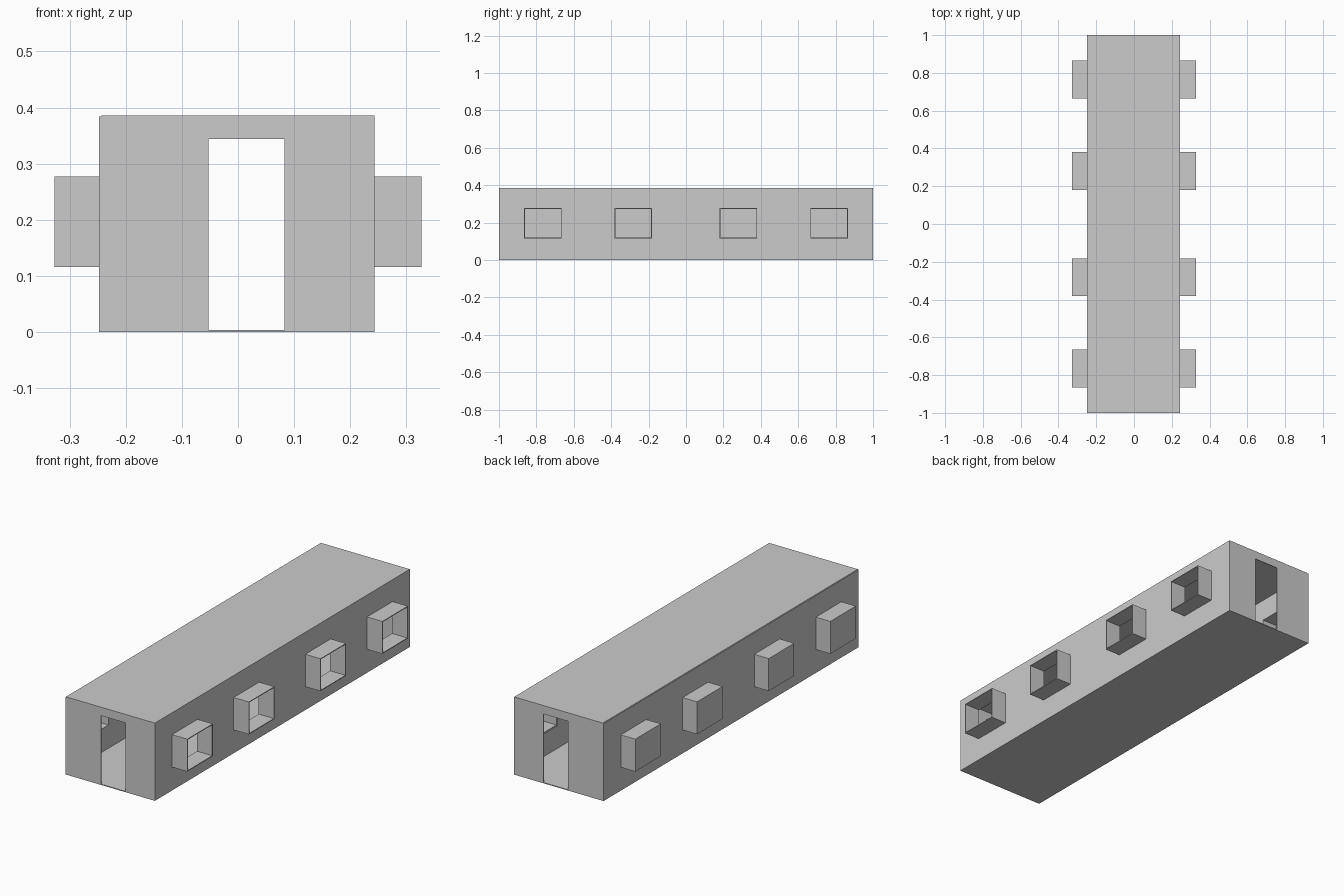
import bpy, bmesh

if "Cube" in bpy.data.objects:
    bpy.data.objects.remove(bpy.data.objects["Cube"])

T = 0.004                       # panel thickness
W, H = 0.2435, 0.384            # half width, roof height
BAY_X, BAY_Z = 0.327, (0.116, 0.277)
BAY_Y = (-0.765, -0.282, 0.28, 0.765)
BAY_HALF = 0.1
DOOR = (-0.053, 0.083, 0.344)


def finish(name, bm):
    """Turn a sheet into a thin panel object."""
    bmesh.ops.remove_doubles(bm, verts=bm.verts, dist=1e-5)
    bmesh.ops.recalc_face_normals(bm, faces=bm.faces)
    me = bpy.data.meshes.new(name)
    bm.to_mesh(me)
    bm.free()
    ob = bpy.data.objects.new(name, me)
    bpy.context.collection.objects.link(ob)
    mod = ob.modifiers.new("thickness", 'SOLIDIFY')
    mod.thickness = T
    mod.offset = 0
    mod.use_even_offset = True
    return ob


def panel(name, us, vs, place, holes=()):
    """Flat grid panel; cells listed in holes are left open."""
    bm = bmesh.new()
    for i in range(len(us) - 1):
        for j in range(len(vs) - 1):
            if (i, j) not in holes:
                corners = ((i, j), (i + 1, j), (i + 1, j + 1), (i, j + 1))
                bm.faces.new([bm.verts.new(place(us[a], vs[b])) for a, b in corners])
    return finish(name, bm)


def bay(name, side, y, closed):
    """Box window projecting from a side wall, open towards the inside."""
    bm = bmesh.new()
    ring = [(y - BAY_HALF + T / 2, BAY_Z[0] + T / 2), (y + BAY_HALF - T / 2, BAY_Z[0] + T / 2),
            (y + BAY_HALF - T / 2, BAY_Z[1] - T / 2), (y - BAY_HALF + T / 2, BAY_Z[1] - T / 2)]
    outer_x = BAY_X - (T / 2 if closed else 0)
    inner = [bm.verts.new((side * W, a, b)) for a, b in ring]
    outer = [bm.verts.new((side * outer_x, a, b)) for a, b in ring]
    for k in range(4):
        n = (k + 1) % 4
        bm.faces.new((inner[k], inner[n], outer[n], outer[k]))
    if closed:
        bm.faces.new(outer)
    return finish(name, bm)


# Floor and roof
for name, z in (("floor", T / 2), ("roof", H)):
    panel(name, (-W, W), (-1, 1), lambda u, v: (u, v, z))

# End walls with aligned doorways
for name, y in (("front_wall", -1 + T / 2), ("back_wall", 1 - T / 2)):
    panel(name, (-W, DOOR[0], DOOR[1], W), (0, DOOR[2], H),
          lambda u, v: (u, y, v), holes={(1, 0)})

# Side walls with four window openings each
cuts = [-1] + [c + d for c in BAY_Y for d in (-BAY_HALF, BAY_HALF)] + [1]
for name, x in (("left_wall", -W - 0.002), ("right_wall", W - 0.002)):
    panel(name, cuts, (0, *BAY_Z, H), lambda u, v: (x, u, v),
          holes={(i, 1) for i in (1, 3, 5, 7)})

# Bay boxes: closed on the left, open on the right
for n, y in enumerate(BAY_Y, 1):
    bay(f"left_bay_{n}", -1, y, True)
    bay(f"right_bay_{n}", 1, y, False)
